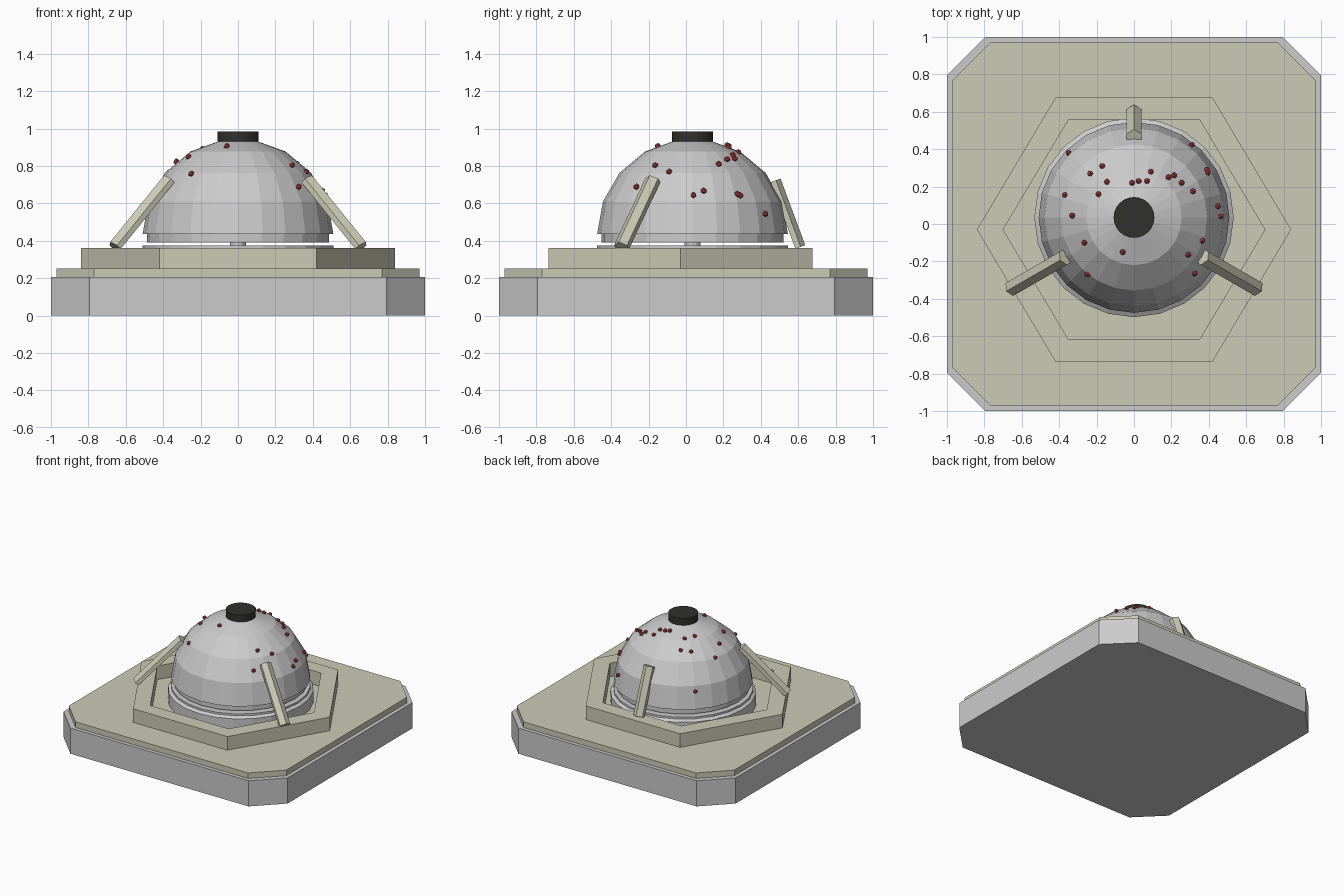
import bpy, bmesh, math
from mathutils import Vector

if "Cube" in bpy.data.objects:
    bpy.data.objects.remove(bpy.data.objects["Cube"])

CY = 0.035  # dome centre in y


def material(name, rgb):
    m = bpy.data.materials.new(name)
    m.diffuse_color = (*rgb, 1)
    m.use_nodes = True
    m.node_tree.nodes["Principled BSDF"].inputs["Base Color"].default_value = m.diffuse_color
    return m


OLIVE = material("olive_paint", (0.60, 0.60, 0.47))
DARK = material("dark_cap", (0.03, 0.03, 0.025))
RED = material("red_light", (0.5, 0.06, 0.06))


def finish(name, bm, mat=None):
    bmesh.ops.recalc_face_normals(bm, faces=bm.faces)
    me = bpy.data.meshes.new(name)
    bm.to_mesh(me)
    bm.free()
    if mat:
        me.materials.append(mat)
    ob = bpy.data.objects.new(name, me)
    bpy.context.collection.objects.link(ob)
    return ob


def loft(name, rings, mat=None, closed=False):
    """Skin equal-length point loops; cap the ends or join last to first."""
    bm = bmesh.new()
    loops = [[bm.verts.new(p) for p in r] for r in rings]
    n = len(loops[0])
    pairs = list(zip(loops, loops[1:] + loops[:1] if closed else loops[1:]))
    for a, b in pairs:
        for i in range(n):
            j = (i + 1) % n
            bm.faces.new((a[i], a[j], b[j], b[i]))
    if not closed:
        bm.faces.new(loops[0])
        bm.faces.new(loops[-1])
    return finish(name, bm, mat)


def circle(r, z, n=24, cy=CY, sy=1.0):
    return [(r * math.cos(math.tau * i / n), cy + sy * r * math.sin(math.tau * i / n), z)
            for i in range(n)]


def turned(name, profile, mat=None, n=24):
    return loft(name, [circle(r, z, n) for r, z in profile], mat)


def cut_square(h, c, z):
    k = h - c
    return [(h, -k, z), (h, k, z), (k, h, z), (-k, h, z),
            (-h, k, z), (-h, -k, z), (-k, -h, z), (k, -h, z)]


# Chamfered base and deck
loft("base_block", [cut_square(1, 0.205, z) for z in (0, 0.207)])
loft("deck_plate", [cut_square(0.97, 0.2, z) for z in (0.207, 0.252)], OLIVE)

# Hexagonal curb, open in the middle
loft("hex_curb", [circle(r, z, 6, -0.03, 0.97) for r, z in
                  ((0.84, 0.25), (0.84, 0.362), (0.70, 0.362), (0.70, 0.25))], OLIVE, True)

# Pedestal, pivot, dome and cap
turned("pedestal_ring", [(0.533, 0.25), (0.533, 0.345), (0.51, 0.36), (0.51, 0.375)])
turned("pivot_post", [(0.042, 0.37), (0.042, 0.395)], n=12)
turned("dome_collar", [(0.487, 0.39), (0.487, 0.436)])
turned("dome", [(0.51 * math.cos(math.radians(a)), 0.435 + 0.51 * math.sin(math.radians(a)))
                for a in (0, 20, 40, 60, 80)])
turned("top_cap", [(0.109, 0.925), (0.109, 0.985)], DARK)


# Ridged struts leaning on the dome: (radius, height) of the inner edge
def strut(name, angle, top, bottom):
    a = math.radians(angle)
    out, side = Vector((math.cos(a), math.sin(a), 0)), Vector((-math.sin(a), math.cos(a), 0))
    d = Vector((bottom[0] - top[0], bottom[1] - top[1])).normalized()
    normal = out * -d.y + Vector((0, 0, d.x))
    section = ((-0.04, 0), (0.04, 0), (0.04, 0.03), (0, 0.056), (-0.04, 0.03))
    rings = []
    for r, z in (top, bottom):
        o = Vector((0, CY, z)) + out * r
        rings.append([o + side * s + normal * t for s, t in section])
    loft(name, rings, OLIVE)


strut("back_strut", 90, (0.418, 0.713), (0.55, 0.357))
strut("front_left_strut", 210, (0.415, 0.712), (0.748, 0.355))
strut("front_right_strut", 330, (0.415, 0.712), (0.748, 0.355))

# Small red lights set on the dome surface
spots = [(-.35, .38), (-.17, .31), (-.235, .27), (-.145, .225), (-.19, .16), (-.37, .155),
         (-.33, .045), (-.265, -.10), (-.25, -.27), (-.06, -.15), (-.01, .22), (.025, .23),
         (.07, .23), (.09, .28), (.185, .25), (.215, .26), (.255, .22), (.315, .175),
         (.31, .425), (.39, .29), (.395, .275), (.45, .095), (.465, .04), (.365, -.09),
         (.29, -.165), (.325, -.265)]
bm = bmesh.new()
for x, y in spots:
    z = 0.435 + math.sqrt(max(0.0, 0.51 ** 2 - x * x - (y - CY) ** 2))
    new = bmesh.ops.create_icosphere(bm, subdivisions=1, radius=0.017)["verts"]
    bmesh.ops.translate(bm, verts=new, vec=(x, y, z))
finish("dome_lights", bm, RED)
